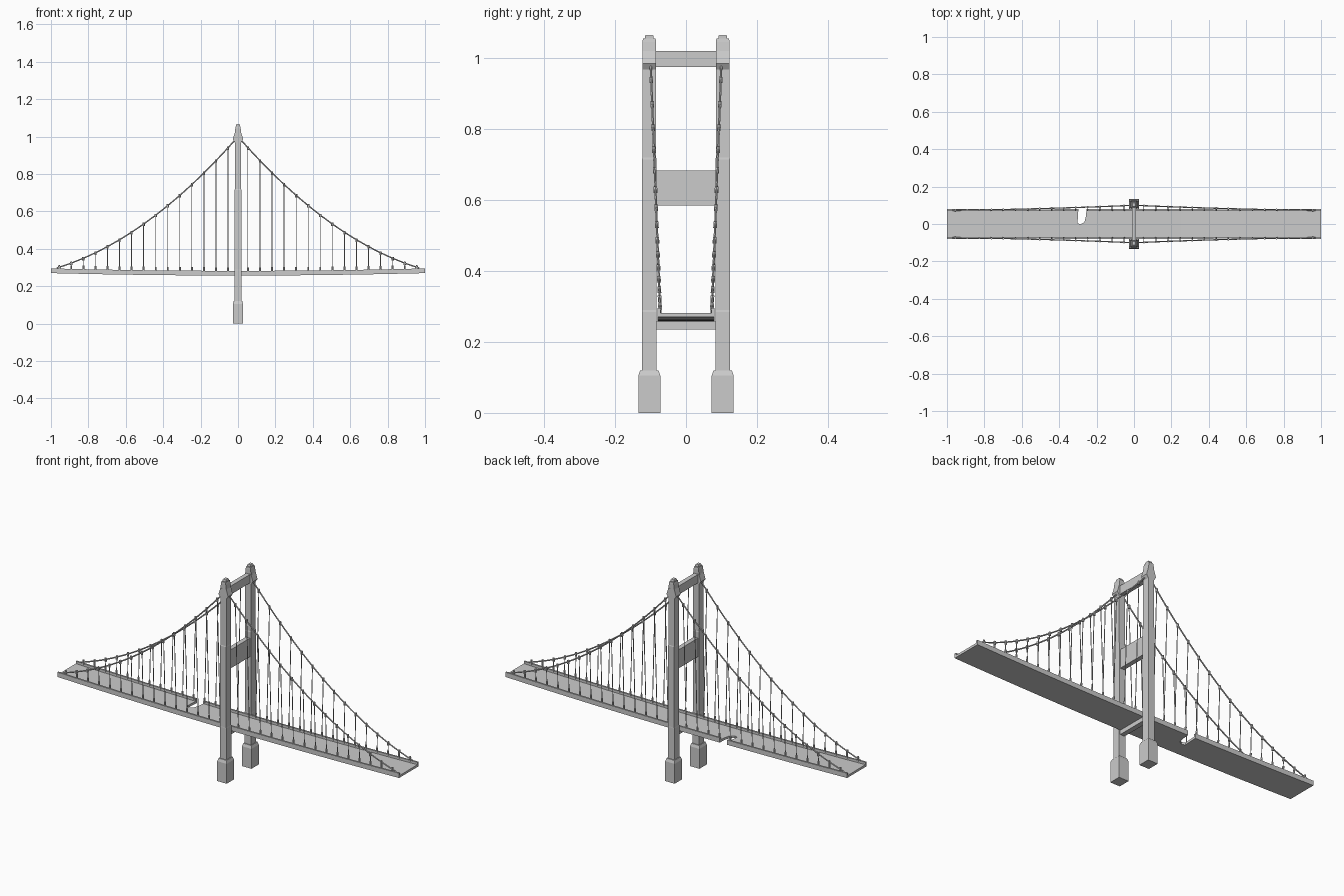
import bpy, bmesh, math
from mathutils import Vector

if "Cube" in bpy.data.objects:
    bpy.data.objects.remove(bpy.data.objects["Cube"])


def make(name, bm):
    bmesh.ops.recalc_face_normals(bm, faces=bm.faces)
    me = bpy.data.meshes.new(name)
    bm.to_mesh(me)
    bm.free()
    ob = bpy.data.objects.new(name, me)
    bpy.context.collection.objects.link(ob)
    return ob


def loft(bm, rings):
    """Skin a closed solid through rings of equal point count."""
    vs = [[bm.verts.new(p) for p in r] for r in rings]
    n = len(rings[0])
    for a, b in zip(vs, vs[1:]):
        for i in range(n):
            bm.faces.new((a[i], a[(i + 1) % n], b[(i + 1) % n], b[i]))
    bm.faces.new(vs[0])
    bm.faces.new(vs[-1])


def rect(cy, hx, hy, z):
    return [(-hx, cy - hy, z), (hx, cy - hy, z), (hx, cy + hy, z), (-hx, cy + hy, z)]


def tube(bm, pts, r, n):
    pts = [Vector(p) for p in pts]
    rings = []
    for i, p in enumerate(pts):
        d = (pts[min(i + 1, len(pts) - 1)] - pts[max(i - 1, 0)]).normalized()
        u = d.cross(Vector((0, 1, 0))).normalized()
        w = d.cross(u)
        rings.append([p + r * (math.cos(t) * u + math.sin(t) * w)
                      for t in (2 * math.pi * k / n for k in range(n))])
    loft(bm, rings)


def deck_drop(x):
    return 0.257 + 0.013 * x * x


def cable_point(x, s):
    """Point on the main cable; the cable plane leans outward with height."""
    u = 1 - abs(x) / 0.97
    z = 0.297 + 0.703 * (0.42 * u + 0.58 * u * u)
    return Vector((x, s * lean(z), z))


def lean(z):
    return 0.073 + (z - 0.29) * 0.0385


# Tower legs: footing, slightly stepped shaft, narrow head and cap
LEG_Y = 0.1035
FOOT = [(0.028, 0.031, 0), (0.028, 0.031, 0.105), (0.023, 0.026, 0.12)]
SHAFT = [(0.019, 0.021, 0.115), (0.019, 0.021, 0.285), (0.018, 0.0205, 0.29),
         (0.018, 0.0205, 0.715), (0.017, 0.019, 0.72), (0.017, 0.019, 1.02),
         (0.014, 0.019, 1.045), (0.012, 0.018, 1.055)]
CAP = [(0.010, 0.012, 1.054), (0.010, 0.012, 1.062), (0.008, 0.010, 1.066)]
SADDLE = [(0.017, 0.019, 0.968), (0.028, 0.0192, 0.985), (0.0175, 0.0192, 1.02)]
for s, side in ((-1, "front"), (1, "back")):
    for part, prof in (("footing", FOOT), ("leg", SHAFT), ("leg_cap", CAP), ("saddle", SADDLE)):
        bm = bmesh.new()
        loft(bm, [rect(s * LEG_Y, hx, hy, z) for hx, hy, z in prof])
        make(f"tower_{part}_{side}", bm)

# Cross beams between the legs
for name, z0, z1, hx in (("deck_beam", 0.235, 0.257, 0.013),
                         ("middle_beam", 0.585, 0.683, 0.012),
                         ("top_beam", 0.975, 1.02, 0.012)):
    bm = bmesh.new()
    loft(bm, [rect(0, hx, 0.09, z0), rect(0, hx, 0.09, z1)])
    make(name, bm)

# Deck: channel section with low side walls, gently sagging to the tower
SECTION = [(-0.081, 0), (0.081, 0), (0.081, 0.025), (0.072, 0.025),
           (0.072, 0.012), (-0.072, 0.012), (-0.072, 0.025), (-0.081, 0.025)]
bm = bmesh.new()
N = 16
loft(bm, [[(x, y, deck_drop(x) + z) for y, z in SECTION]
          for x in (-1 + 2 * i / N for i in range(N + 1))])
deck = make("deck", bm)

# Gap broken through one edge of the deck
bm = bmesh.new()
GAP = [(-0.302, 0.005), (-0.285, -0.002), (-0.265, 0.01), (-0.257, 0.04),
       (-0.252, 0.1), (-0.296, 0.1)]
loft(bm, [[(x, y, z) for x, y in GAP] for z in (0.2, 0.35)])
cutter = make("gap_cutter", bm)
cutter.hide_render = True
cutter.display_type = 'WIRE'
cut = deck.modifiers.new("gap", 'BOOLEAN')
cut.operation = 'DIFFERENCE'
cut.solver = 'EXACT'
cut.object = cutter

# Main cables, hangers, cable clamps and deck sockets on both sides
for s, side in ((-1, "front"), (1, "back")):
    cable, hangers, clamps, sockets = (bmesh.new() for _ in range(4))
    for d in (-1, 1):
        tube(cable, [cable_point(d * 0.97 * i / 24, s) for i in range(25)], 0.0035, 6)
        for i in range(15):
            x = d * (0.053 + 0.0645 * i)
            top = cable_point(x, s)
            zb = deck_drop(x) + 0.02
            low = Vector((x, s * lean(zb), zb))
            axis = (top - low).normalized()
            tube(hangers, [low, top], 0.0022, 5)
            tube(clamps, [top - axis * 0.011, top + axis * 0.007], 0.006, 6)
            tube(sockets, [low, low + axis * 0.024], 0.005, 6)
    make(f"main_cable_{side}", cable)
    make(f"hangers_{side}", hangers)
    make(f"cable_clamps_{side}", clamps)
    make(f"deck_sockets_{side}", sockets)
